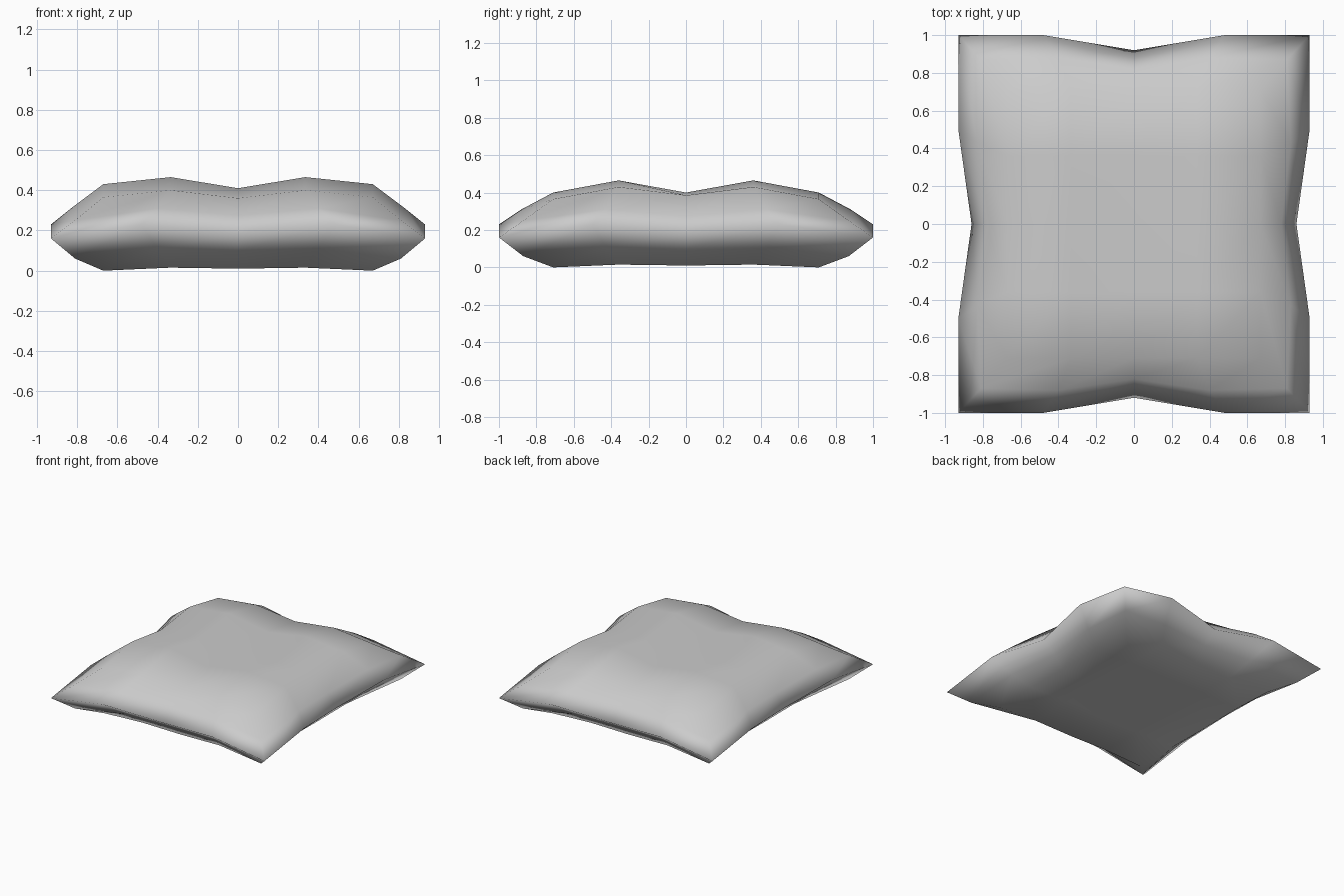
import bpy, bmesh

if "Cube" in bpy.data.objects:
    bpy.data.objects.remove(bpy.data.objects["Cube"])

# Quarter outlines of each loop, keyed by (|column|, |row|) on a 5 x 5 layout
KEYS = [(2, 2), (1, 2), (0, 2), (2, 1), (2, 0)]
upper = [(.81, .87, .25), (.40, .88, .31), (0, .82, .275), (.83, .43, .31), (.78, 0, .275)]
seam = [(.93, 1.0, .16), (.48, 1.0, .23), (0, .92, .18), (.93, .50, .23), (.86, 0, .18)]
lower = [(.81, .87, .06), (.40, .83, .11), (0, .80, .10), (.79, .43, .11), (.75, 0, .10)]

# Puffy top and nearly flat underside: heights by [|column|][|row|]
COLS, ROWS = (0, .335, .67), (0, .36, .71)
top_z = [(.37, .41, .36), (.40, .465, .40), (.385, .43, .365)]
bottom_z = [(.02, .015, .01), (.02, .02, .015), (.01, .015, 0)]

bm = bmesh.new()
R = range(-2, 3)


def sign(n):
    return (n > 0) - (n < 0)


def panel(heights):
    return {(i, j): bm.verts.new((sign(i) * COLS[abs(i)], sign(j) * ROWS[abs(j)],
                                  heights[abs(i)][abs(j)])) for i in R for j in R}


def loop(points):
    quarter = dict(zip(KEYS, points))
    ring = {}
    for i in R:
        for j in R:
            if max(abs(i), abs(j)) == 2:
                x, y, z = quarter[(abs(i), abs(j))]
                ring[(i, j)] = bm.verts.new((sign(i) * x, sign(j) * y, z))
    return ring


# Top and bottom panels
top, bottom = panel(top_z), panel(bottom_z)
for grid in (top, bottom):
    for i in range(-2, 2):
        for j in range(-2, 2):
            bm.faces.new([grid[k] for k in ((i, j), (i + 1, j), (i + 1, j + 1), (i, j + 1))])

# Side walls through the seam
path = ([(i, -2) for i in range(-2, 2)] + [(2, j) for j in range(-2, 2)]
        + [(i, 2) for i in range(2, -2, -1)] + [(-2, j) for j in range(2, -2, -1)])
layers = [bottom, loop(lower), loop(seam), loop(upper), top]
for a, b in zip(layers, layers[1:]):
    for p, q in zip(path, path[1:] + path[:1]):
        bm.faces.new((a[p], a[q], b[q], b[p]))

bmesh.ops.recalc_face_normals(bm, faces=bm.faces)
for f in bm.faces:
    f.smooth = True
mesh = bpy.data.meshes.new("pillow")
bm.to_mesh(mesh)
bm.free()
pillow = bpy.data.objects.new("pillow", mesh)
bpy.context.collection.objects.link(pillow)
